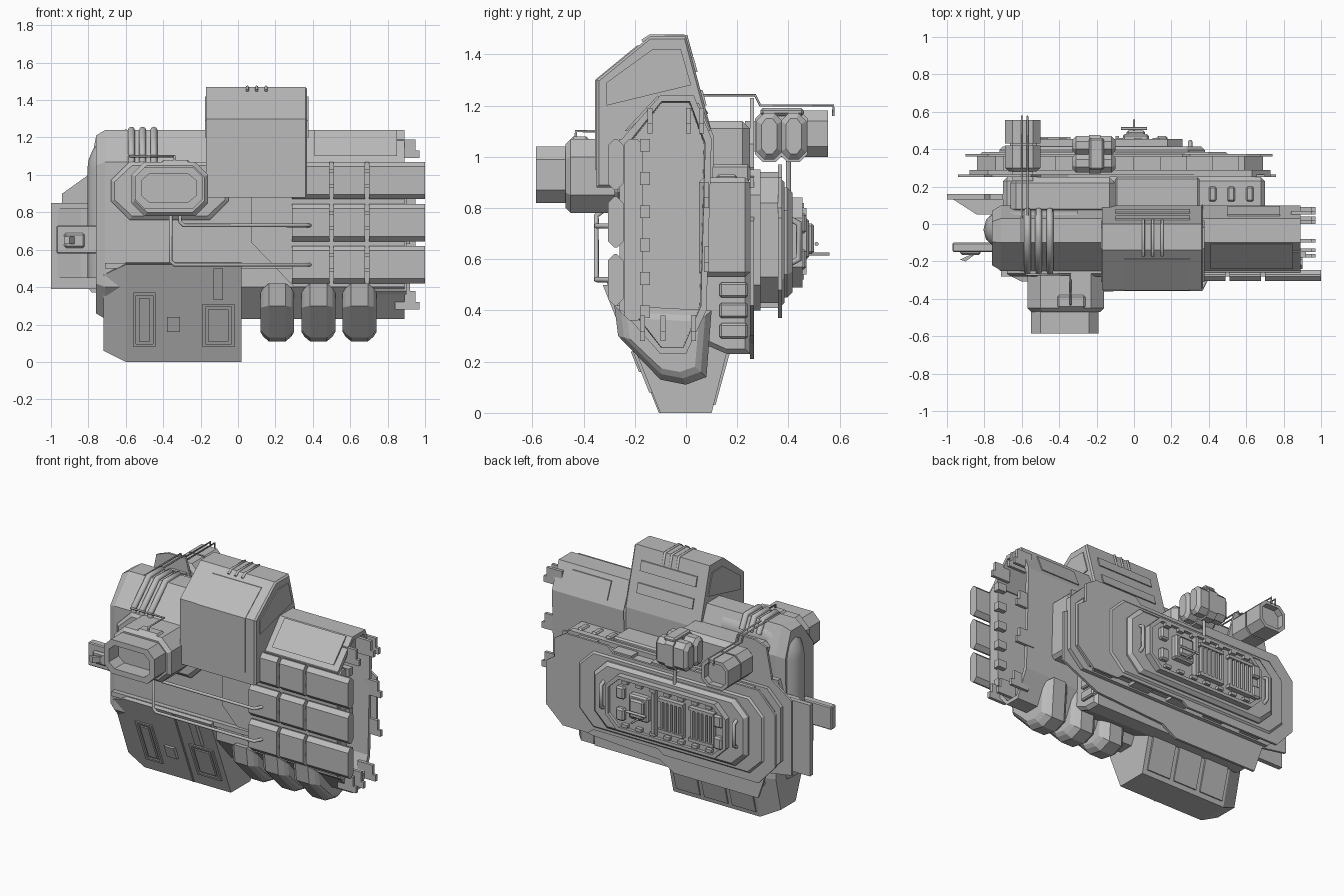
import bpy, bmesh, math
from mathutils import Vector

old = bpy.data.objects.get("Cube")
if old:
    bpy.data.objects.remove(old)
grey = bpy.data.materials.new("hull grey")
grey.use_nodes = True
grey.diffuse_color = (.5, .5, .5, 1)
grey.node_tree.nodes["Principled BSDF"].inputs["Base Color"].default_value = grey.diffuse_color

def link(name, data):
    data.materials.append(grey)
    part = bpy.data.objects.new(name, data)
    bpy.context.collection.objects.link(part)
    return part

def loft(name, axis, profile, stations, bevel=0):
    """Sweep a profile along an axis; each station is (position, inset of the profile)."""
    corners = [Vector(point) for point in profile]
    low = Vector([min(values) for values in zip(*corners)])
    high = Vector([max(values) for values in zip(*corners)])
    centre, size = (low + high) / 2, high - low
    mesh, rings = bmesh.new(), []
    for position, inset in stations:
        ring = []
        for corner in corners:
            place = [m + (c - m) * (1 - 2 * inset / s) for c, m, s in zip(corner, centre, size)]
            place.insert("xyz".index(axis), position)
            ring.append(mesh.verts.new(place))
        rings.append(ring)
    for near, far in zip(rings, rings[1:]):
        for i in range(len(near)):
            mesh.faces.new((near[i - 1], near[i], far[i], far[i - 1]))
    mesh.faces.new(rings[0])
    mesh.faces.new(rings[-1])
    bmesh.ops.recalc_face_normals(mesh, faces=mesh.faces[:])
    data = bpy.data.meshes.new(name)
    mesh.to_mesh(data)
    mesh.free()
    part = link(name, data)
    if bevel:
        modifier = part.modifiers.new("bevel", "BEVEL")
        modifier.width, modifier.segments = bevel, 1

def slab(name, axis, profile, start, end, chamfer=0):
    """Straight extrusion whose far end may be chamfered."""
    lip = math.copysign(min(abs(chamfer), abs(end - start) / 2), end - start)
    loft(name, axis, profile, [(start, 0), (end - lip, 0), (end, chamfer)] if chamfer else [(start, 0), (end, 0)])

def hollow(name, axis, profile, start, end, rim, depth):
    """Extrusion with a recess in its far end."""
    floor = end - math.copysign(depth, end - start)
    loft(name, axis, profile, [(start, 0), (end, 0), (end, rim), (floor, rim)])

def rect(a, b):
    return [(a[0], b[0]), (a[1], b[0]), (a[1], b[1]), (a[0], b[1])]

def octagon(a, b, cut):
    """Rectangle with its four corners cut off."""
    left, right, bottom, top = *a, *b
    return [(left + cut, bottom), (right - cut, bottom), (right, bottom + cut), (right, top - cut),
            (right - cut, top), (left + cut, top), (left, top - cut), (left, bottom + cut)]

def box(name, x, y, z, bevel=0):
    loft(name, "x", rect(y, z), [(x[0], 0), (x[1], 0)], bevel)

def span(start, length):
    return start, start + length

def series(start, step, count):
    return [start + step * i for i in range(count)]

def tube(name, path, radius, roundness=2):
    curve = bpy.data.curves.new(name, "CURVE")
    curve.dimensions = "3D"
    curve.bevel_depth, curve.bevel_resolution, curve.use_fill_caps = radius, roundness, True
    spline = curve.splines.new("POLY")
    spline.points.add(len(path) - 1)
    for point, place in zip(spline.points, path):
        point.co = (*place, 1)
    link(name, curve)

# Main hull, hollow at its left end
front, back, left, right = -.25, .1, .89, -.71
belly, belt_low, belt_high, top = .23, .4, 1.07, 1.24
hull = [(front, belt_low), (front, belt_high), (-.1, top), (.03, top),
        (back, belt_high), (.08, belt_low), (0, belly), (-.1, belly)]
loft("hull", "x", hull, [(right - .05, .03), (right, 0), (left, 0), (left, .025), (.6, .03)])
slab("hull_collar", "x", hull, .33, .37, -.01)
skin = [(.07, .9), (.07, .64), (.3, belt_low), (left, belt_low), (left, belt_high), (.2, belt_high)]
slab("hull_front_skin", "y", skin, front, front - .01)
box("front_ledge", x=(right, .3), y=span(front, -.03), z=(.5, .53))
# Top casing with chamfered front, inset panels and hoops
casing_right, casing_left, casing_front, casing_low, casing_top = -.17, .37, -.35, .88, 1.47
brow_low, crest_front = 1.3, -.14
casing = [(casing_front, casing_low), (casing_front, brow_low), (crest_front, casing_top), (0, casing_top),
          (back, 1.1), (back, casing_low)]
slab("top_casing", "x", casing, casing_right, casing_left, .01)
cheek = [(-.31, 1.2), (-.31, 1.29), (-.13, 1.42), (-.02, 1.42), (.02, 1.28)]
slab("casing_left_panel", "x", cheek, casing_left - .02, casing_left + .006)
slab("casing_right_panel", "x", cheek, casing_right + .02, casing_right - .006)
proud = casing_front - .005
face_panel = [(casing_front, .95), (proud, .95), (proud, brow_low), (crest_front - .05, 1.435), (crest_front, 1.43)]
slab("casing_front_panel", "x", face_panel, -.05, .3)
for z in (1.2, 1.33):
    low_y, high_y = ((casing_top - height) * .27 for height in (z, z + .06))
    strip = [(low_y - .02, z), (low_y + .008, z), (high_y + .008, z + .06), (high_y - .02, z + .06)]
    slab("casing_rear_strip", "x", strip, -.1, .3)
for x in series(.05, .05, 3):
    tube("casing_hoop", [(x, y, casing_top - drop) for y, drop in ((-.17, .02), (crest_front, 0), (0, 0), (.02, .08))], .008)
# Cushioned armour tiles, with the outer column overhanging the open end
for column in ((.29, .49), (.51, .68), (.7, 1)):
    for z in series(.42, .225, 3):
        slab("armour_tile", "x", octagon((-.305, -.245), span(z, .2), .025), *column)
for x in (.5, .69):
    for z in series(.48, .225, 3):
        for lift in (0, .08):
            box("tile_clip", x=span(x - .03, .06), y=span(front, -.03), z=span(z + lift, .02))
upper_panel = [(-.23, 1.1), (-.24, 1.1), (-.11, top), (-.1, top - .02)]
slab("upper_hull_panel", "x", upper_panel, .41, .85)
slab("rear_hull_panel", "x", [(.02, 1.21), (.05, 1.21), (.095, 1.1), (.07, 1.1)], .5, .78)
# Flaps and brackets around the open end
for z, depths in ((1.09, (-.15, 0, .05)), (.8, (.07,)), (.55, (.07,)), (.28, (-.18, -.1, .02))):
    for y in depths:
        box("end_flap", x=(left - .05, .97), y=span(y, .02), z=span(z, .04))
        box("end_flap", x=(left - .05, .95), y=span(y, .02), z=span(z + .04, .06))
slab("end_inner_rib", "x", octagon((-.24, -.17), (.36, belt_high), .02), .6, .9)
for z in series(.37, .13, 6):
    box("end_bracket", x=(.86, .92), y=(-.18, -.14), z=span(z, .05))
# Three chamfered tanks under the hull
tank = [(-.28, .42), (-.265, .3), (-.1, .13), (0, .11), (.08, .14), (back, belt_low)]
for x in (.21, .43, .65):
    half = [(.09, .05), (.075, .025), (.045, 0)]
    loft("belly_tank", "x", tank, [(x - w, inset) for w, inset in half] + [(x + w, inset) for w, inset in half[::-1]])

# Keel with a chamfered right end, hatches on its leaning front and panels on its rear
keel_left, keel_right, brow, lean = .02, -.72, .52, .4
keel = [(-.2, .54), (-.1 - lean * brow, brow), (-.1, 0), (back, 0), (.17, .28), (.17, .5)]
loft("keel", "x", keel, [(keel_right, .06), (keel_right + .12, 0), (keel_left, 0)])

def keel_plate(name, x, z, thick=.012):
    """Plate lying on the leaning front of the keel."""
    outline = [(-.1 - lean * height - out, height) for height, out in
               ((z[0], -.01), (z[0], thick), (z[1], thick), (z[1], -.01))]
    slab(name, "x", outline, *x)

for x, z in (((-.56, -.44), (.08, .37)), ((-.19, -.02), (.08, .31))):
    rim = .015
    for edge in (x[0], x[1] - rim):
        keel_plate("hatch_post", span(edge, rim), z)
    for edge in (z[0], z[1] - rim):
        keel_plate("hatch_bar", x, span(edge, rim))
    keel_plate("hatch_door", (x[0] + 2 * rim, x[1] - 2 * rim), (z[0] + 2 * rim, z[1] - 2 * rim))
keel_plate("keel_latch", (-.38, -.31), (.16, .24), .02)
keel_plate("keel_seam", (-.25, -.24), (0, brow), .006)
keel_plate("keel_lug", (-.13, -.08), (.33, brow - .02), .025)
for x in series(-.58, .2, 3):
    panel = [(back, .03), (back + .015, .03), (.178, .26), (.16, .26)]
    slab("keel_rear_panel", "x", panel, x, x + .17)
box("keel_rear_box", x=(-.32, -.14), y=(.14, .2), z=(.24, .4), bevel=.01)
# Core joining hull to rear machinery
deck = .25
box("rear_core", x=(-.7, .7), y=(.05, deck), z=(.53, .92), bevel=.02)
box("rear_core_top", x=(-.66, -.1), y=(.05, deck), z=(.9, 1.14), bevel=.03)
box("rear_core_middle", x=(-.1, .35), y=(.05, deck), z=(.9, .97), bevel=.01)
under = [(.02, .55), (.02, belly + .06), (.16, belly), (deck, belly), (deck, .55)]
slab("rear_core_lower", "x", under, -.66, .5, .02)
for z in (.29, .37, .45):
    box("rear_core_step", x=(.4, .52), y=(.13, deck - .01), z=span(z, .06), bevel=.008)
for x in (.4, .5, .6):
    box("core_fitting", x=span(x, .04), y=(.12, .2), z=(.9, .93), bevel=.008)
# Rear plates stacked outward
plate = [(.76, .42), (.76, .75), (.7, .78), (.7, .92), (.3, .96), (-.35, .96), (-.5, 1.05), (-.55, 1.23), (-.68, 1.23),
         (-.76, 1.2), (-.8, 1), (-.94, .9), (-.94, .42), (-.76, .39), (-.7, .21), (-.1, .21), (0, .27), (.5, .3)]
slab("rear_plate", "y", plate, deck, deck + .015)
slab("rear_slab", "y", octagon((-.88, .73), (.4, .95), .1), deck, .29)
slab("rear_slab_waist", "y", octagon((-.84, .69), (.43, .92), .1), deck, .36)
flange = [(.74, .48), (.74, .76), (.68, .8), (.68, .92), (.6, .97), (.3, .97), (.26, .93), (-.2, .93), (-.24, .97),
          (-.78, .97), (-.9, .84), (-.9, .5), (-.78, .37), (-.1, .37), (-.06, .4), (.4, .4), (.44, .37), (.62, .37)]
slab("rear_flange", "y", flange, .36, .375)
slab("rear_cover", "y", octagon((-.82, .5), (.42, .91), .1), .36, .385, .01)
for z in (.41, .92):
    for x in series(-.7, .28, 5):
        box("slab_edge_block", x=span(x, .14), y=(.28, .36), z=span(z, .02))
slab("pan_base", "y", octagon((-.72, .38), (.45, .88), .09), .37, .415, .02)
hollow("pan", "y", octagon((-.6, .26), (.49, .84), .08), .4, .455, .02, .02)
# Pan machinery: ribbed vents, turret boxes, fittings and handles
floor = .43
for x in (-.52, -.3):
    for z in (.56, .76):
        box("vent_rail", x=span(x, .18), y=span(floor, .035), z=span(z, .02))
    for step in series(x, .03, 6):
        box("vent_rib", x=span(step, .015), y=span(floor, .03), z=(.57, .77))
box("pan_divider", x=(-.1, -.08), y=span(floor, .04), z=(.54, .8))
for inset in (0, .02):
    box("turret", x=(inset - .06, .08 - inset), y=(floor, .48 + inset), z=(.6 + inset, .76 - inset), bevel=.01)
for x in (-.58, .12):
    for z in (.56, .7):
        box("pan_unit", x=span(x, .06), y=span(floor, .04), z=span(z, .08), bevel=.01)
for z in (.52, .8):
    for x in series(-.5, .1, 7):
        box("pan_fitting", x=span(x, .04), y=span(floor, .03), z=span(z, .02))
tube("probe", [(0, floor, .62), (0, .56, .62)], .006)
tube("probe_cross", [(-.07, .51, .66), (.07, .51, .66)], .008)
for x in (-.65, .3):
    tube("pan_handle", [(x, .4, .58), (x, .44, .6), (x, .44, .74), (x, .4, .76)], .012)
# Twin octagonal canisters and square sensor pod at the rear
for y in (.275, .37):
    can = octagon(span(y, .1), (.99, 1.17), .03)
    slab("canister", "x", can, -.2, -.33, .02)
    slab("canister", "x", can, -.2, -.1, .02)
    slab("canister_band", "x", octagon(span(y - .005, .11), (.98, 1.18), .03), -.24, -.18)
box("canister_saddle", x=(-.24, -.16), y=(.29, .46), z=(1.16, 1.19), bevel=.01)
tube("canister_post", [(-.2, .4, 1), (-.2, .4, .86)], .01)
pod = octagon((-.69, -.5), (1, 1.18), .04)
slab("sensor_pod_body", "y", pod, .42, .28, .02)
hollow("sensor_pod_head", "y", pod, .43, .555, .02, .04)
box("sensor_pod_neck", x=(-.65, -.54), y=(.23, .5), z=(1.02, 1.14))
for x in (-.6, -.57):
    cable = [(-.1, top), (.27, top), (.29, 1.2), (.575, 1.2), (.575, 1.16)]
    tube("pod_cable", [(x, y, z) for y, z in cable], .005)
# Rounded elbow duct at the right end, with hoops
bend = [math.radians(a) for a in range(0, 91, 15)]
elbow = [(-.6 - .1 * math.sin(a), -.03, 1.03 + .1 * math.cos(a)) for a in bend]
tube("elbow_duct", [(-.3, -.03, 1.13), *elbow, (-.7, -.03, .45)], .105, 4)
for x in series(-.57, .06, 3):
    hoop = [(front, belt_high), (front, 1.1), (-.1, top), (.03, top), (.07, 1.16)]
    tube("duct_hoop", [(x, y, z) for y, z in hoop], .019)
# Fins and bar at the right end
slab("right_fin", "y", [(-1, .39), (-.7, .39), (-.7, .95), (-.77, .95), (-.8, .85), (-1, .85)], .13, .16)
slab("fin_brace", "z", [(-.98, .14), (-.84, .05), (-.7, .05), (-.7, .15)], .45, .82)
box("right_bar", x=(-.97, -.7), y=(-.15, -.1), z=(.58, .73), bevel=.006)
box("right_bar_socket", x=(-.93, -.82), y=(-.165, -.14), z=(.61, .69), bevel=.01)
slab("right_bar_strut", "z", [(-.93, -.19), (-.82, -.14), (-.84, -.12), (-.9, -.2)], .63, .67)
# Front optical housing stepping forward to a hollow mouth
slab("housing_base", "y", octagon((-.68, -.05), (.76, belt_high), .1), front, front - .03, .02)
slab("housing_collar", "y", octagon((-.57, -.16), (.78, 1.07), .07), front, -.47, .02)
hollow("housing_mouth", "y", octagon((-.55, -.19), (.82, 1.04), .05), -.45, -.585, .035, .1)
box("housing_top_box", x=(-.41, -.26), y=(-.45, -.38), z=(1.05, 1.08), bevel=.01)
tube("housing_cable", [(-.58, -.27, 1.1), (-.34, -.27, 1.1), (-.34, -.43, 1.1), (-.34, -.43, 1.05)], .006)
# Front pipes running from the housing to the tiles
pipe = casing_front
for x, z in ((-.36, .52), (-.31, .73)):
    tube("front_pipe", [(x, pipe + .04, .8), (x, pipe, .77), (x, pipe, z + .02), (x + .02, pipe, z),
                        (.36, pipe, z), (.39, pipe + .06, z)], .01)
